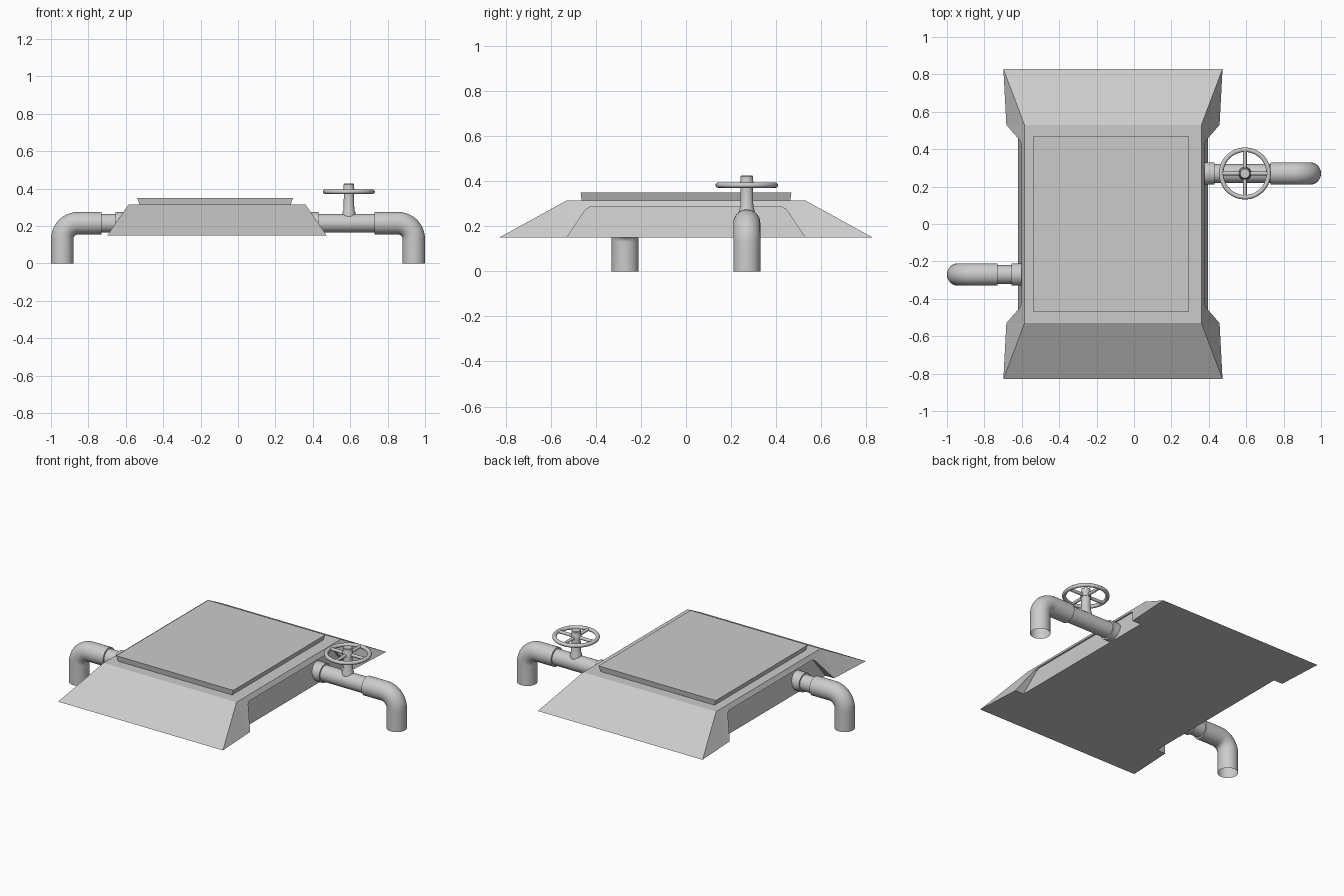
import bpy, bmesh
from math import sin, cos, pi
from mathutils import Vector

if "Cube" in bpy.data.objects:
    bpy.data.objects.remove(bpy.data.objects["Cube"])

CX = -0.1125   # centre line of the body


def finish(name, bm, smooth=False):
    bmesh.ops.recalc_face_normals(bm, faces=bm.faces)
    me = bpy.data.meshes.new(name)
    bm.to_mesh(me)
    bm.free()
    ob = bpy.data.objects.new(name, me)
    bpy.context.collection.objects.link(ob)
    bpy.ops.object.select_all(action='DESELECT')
    ob.select_set(True)
    bpy.context.view_layer.objects.active = ob
    if smooth:
        bpy.ops.object.shade_smooth_by_angle(angle=0.6)
    return ob


def skin(rings, caps=True, closed=False):
    """Bridge rings of points that all have the same count."""
    bm = bmesh.new()
    vs = [[bm.verts.new(p) for p in r] for r in rings]
    n = len(vs[0])
    pairs = list(zip(vs, vs[1:])) + ([(vs[-1], vs[0])] if closed else [])
    for a, b in pairs:
        for i in range(n):
            j = (i + 1) % n
            bm.faces.new((a[i], a[j], b[j], b[i]))
    if caps and not closed:
        bm.faces.new(vs[0])
        bm.faces.new(vs[-1])
    return bm


def rect(cx, hx, hy, z):
    return [(cx + sx * hx, sy * hy, z) for sx, sy in ((-1, -1), (1, -1), (1, 1), (-1, 1))]


def circle(c, u, v, r, n):
    return [Vector(c) + r * (cos(2 * pi * i / n) * Vector(u) + sin(2 * pi * i / n) * Vector(v))
            for i in range(n)]


# Sloping body, its lower long edges pinched slightly towards the middle
bm = bmesh.new()
low = [bm.verts.new((CX + x, y, 0.15)) for x, y in (
    (-0.586, -0.83), (0.586, -0.83), (0.57, -0.53), (0.57, 0.53),
    (0.586, 0.83), (-0.586, 0.83), (-0.57, 0.53), (-0.57, -0.53))]
top = [bm.verts.new(p) for p in rect(CX, 0.473, 0.53, 0.315)]
bm.faces.new(low)
bm.faces.new(top)
bm.faces.new((low[0], low[1], top[1], top[0]))
bm.faces.new((low[4], low[5], top[3], top[2]))
for a, b, c, d, t, u in ((1, 2, 3, 4, 1, 2), (5, 6, 7, 0, 3, 0)):
    bm.faces.new((low[a], low[b], top[t]))
    bm.faces.new((low[b], low[c], top[u], top[t]))
    bm.faces.new((low[c], low[d], top[u]))
body = finish("body", bm)

# Trapezoid recesses along both sides
half = [(0.564, 0.10), (0.445, 0.275), (0.425, 0.287)]
profile = half + [(-y, z) for y, z in reversed(half)]
for s in (-1, 1):
    inner = [(CX + s * (0.508 - 0.21 * (z - 0.15)), y, z) for y, z in profile]
    outer = [(CX + s * 0.8, y, z) for y, z in profile]
    cutter = finish("recess_cutter", skin([inner, outer]))
    cutter.hide_render = True
    mod = body.modifiers.new("recess", 'BOOLEAN')
    mod.operation, mod.solver, mod.object = 'DIFFERENCE', 'EXACT', cutter
    bpy.context.view_layer.objects.active = body
    bpy.ops.object.modifier_apply(modifier=mod.name)
    bpy.data.objects.remove(cutter)

# Raised lid, slightly wider at the top
finish("lid", skin([rect(-0.1225, 0.404, 0.463, 0.314), rect(-0.1225, 0.417, 0.468, 0.35)]))


# Pipes: collar, thin run and thick elbow going down to an open end
def pipe(name, s, y, start, collar):
    stations = [(start, 0.06), (collar, 0.06), (collar, 0.05), (0.73, 0.05), (0.73, 0.06)]
    rings = [circle((s * x, y, 0.215), (0, 1, 0), (0, 0, 1), r, 32) for x, r in stations]
    bend = 0.085
    for i in range(11):
        a = pi / 2 * i / 10
        c = (s * (0.94 - bend + bend * sin(a)), y, 0.215 - bend + bend * cos(a))
        rings.append(circle(c, (0, 1, 0), (s * sin(a), 0, cos(a)), 0.06, 32))
    rings.append(circle((s * 0.94, y, 0), (0, 1, 0), (s, 0, 0), 0.06, 32))
    finish(name, skin(rings, caps=False), True)


pipe("outlet_pipe", 1, 0.27, 0.34, 0.43)
pipe("inlet_pipe", -1, -0.27, 0.57, 0.655)

# Valve stem with hub
VX, VY, VZ = 0.593, 0.27, 0.383
X, Y, Z = (1, 0, 0), (0, 1, 0), (0, 0, 1)
stem = [(0.036, 0.24), (0.034, 0.275), (0.029, 0.285), (0.027, 0.37),
        (0.031, 0.37), (0.031, 0.395), (0.028, 0.40), (0.028, 0.422), (0.025, 0.426)]
finish("valve_stem", skin([circle((VX, VY, z), X, Y, r, 24) for r, z in stem]), True)

# Handwheel rim and four spokes
rim = []
for i in range(40):
    a = 2 * pi * i / 40
    d = Vector((cos(a), sin(a), 0))
    rim.append(circle(Vector((VX, VY, VZ)) + d * 0.127, d, Z, 0.012, 12))
finish("wheel_rim", skin(rim, closed=True), True)
for i in range(4):
    d = Vector((cos(i * pi / 2), sin(i * pi / 2), 0))
    side = d.cross(Vector(Z))
    finish("wheel_spoke", skin([circle(Vector((VX, VY, VZ)) + d * r, side, Z, 0.01, 12)
                                for r in (0.02, 0.125)]), True)
